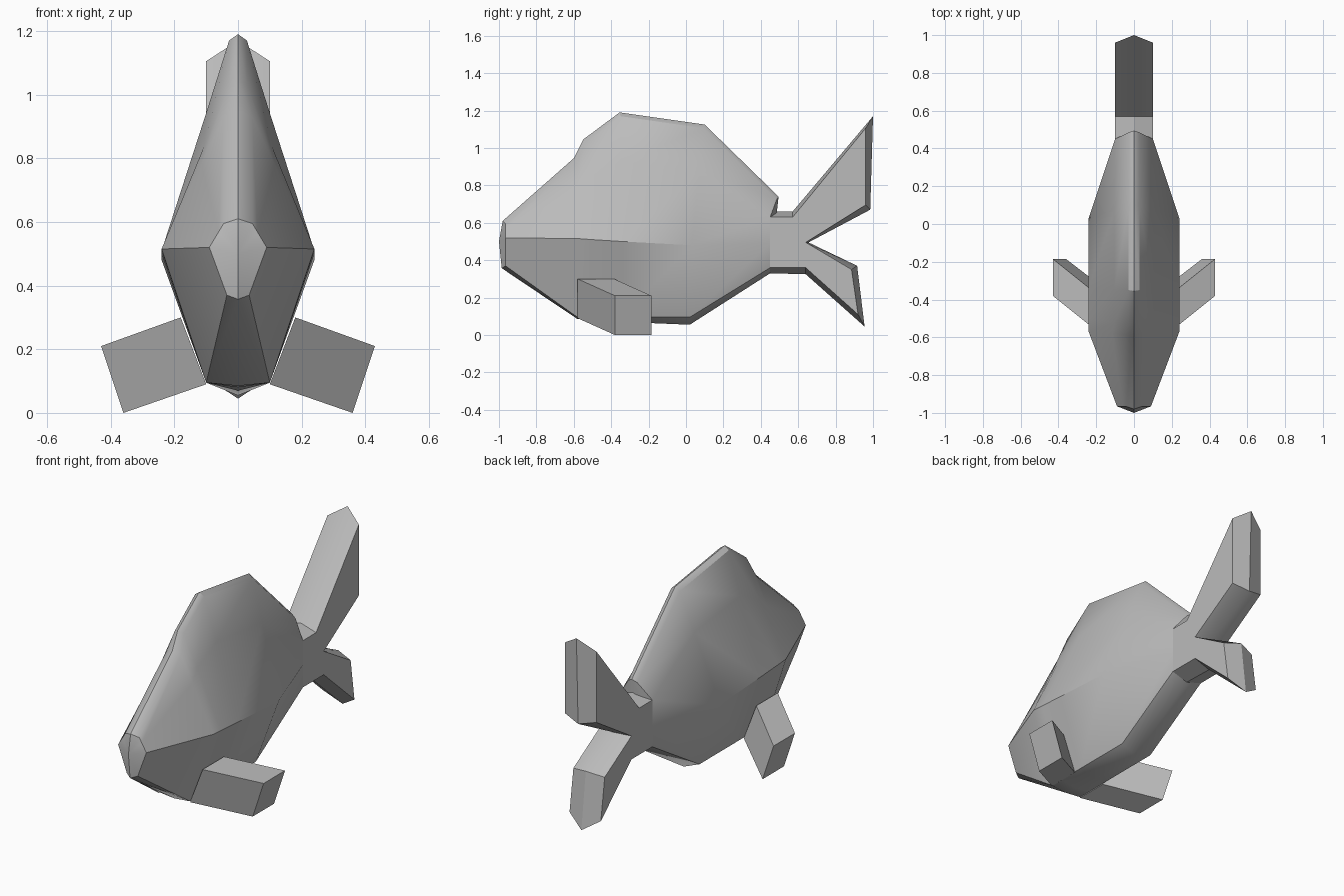
import bpy, bmesh, math
from mathutils import Vector, Matrix

cube = bpy.data.objects.get("Cube")
if cube:
    bpy.data.objects.remove(cube, do_unlink=True)

grey = bpy.data.materials.new("plain_grey")
grey.use_nodes = True
grey.diffuse_color = (0.5, 0.5, 0.5, 1)
grey.node_tree.nodes["Principled BSDF"].inputs["Base Color"].default_value = (0.5, 0.5, 0.5, 1)


def finish(name, bm, angle=35):
    """Turn a bmesh into a shaded grey object."""
    bmesh.ops.recalc_face_normals(bm, faces=bm.faces[:])
    mesh = bpy.data.meshes.new(name)
    bm.to_mesh(mesh)
    bm.free()
    mesh.materials.append(grey)
    obj = bpy.data.objects.new(name, mesh)
    bpy.context.collection.objects.link(obj)
    bpy.ops.object.select_all(action='DESELECT')
    obj.select_set(True)
    bpy.context.view_layer.objects.active = obj
    bpy.ops.object.shade_smooth_by_angle(angle=math.radians(angle))
    return obj


def mirror_x(bm):
    """Complete a left half, welding it along the middle."""
    bmesh.ops.mirror(bm, geom=bm.verts[:] + bm.edges[:] + bm.faces[:],
                     matrix=Matrix.Identity(4), axis='X', merge_dist=0.0005)
    bmesh.ops.remove_doubles(bm, verts=bm.verts[:], dist=0.0005)


# Body: half cross-sections from mouth to tail root, each listing
# belly centre, belly edge, widest point, back edge, back centre
sections = [
    [(0, -0.985, 0.357), (0.035, -0.965, 0.37), (0.09, -0.965, 0.52), (0.045, -0.965, 0.595), (0, -0.98, 0.61)],
    [(0, -0.58, 0.085), (0.10, -0.58, 0.095), (0.24, -0.57, 0.515), (0.045, -0.585, 0.93), (0, -0.60, 0.945)],
    [(0, -0.50, 0.08), (0.10, -0.50, 0.095), (0.24, -0.50, 0.51), (0.028, -0.535, 1.03), (0, -0.55, 1.045)],
    [(0, -0.34, 0.07), (0.10, -0.34, 0.095), (0.24, -0.34, 0.50), (0.028, -0.35, 1.17), (0, -0.355, 1.19)],
    [(0, 0.02, 0.055), (0.10, 0.02, 0.095), (0.24, 0.03, 0.48), (0.028, 0.095, 1.105), (0, 0.10, 1.125)],
    [(0, 0.45, 0.33), (0.10, 0.45, 0.36), (0.10, 0.45, 0.49), (0.028, 0.485, 0.725), (0, 0.495, 0.74)],
]
bm = bmesh.new()
rings = []
for i, sec in enumerate(sections):
    pts = [Vector(p) for p in sec]
    # Upper flank point; at the tail root it meets the top of the tail
    upper = Vector((0.10, 0.45, 0.63)) if i == len(sections) - 1 else pts[2].lerp(pts[3], 0.64)
    pts.insert(3, upper)
    rings.append([bm.verts.new(p) for p in pts])
for a, b in zip(rings, rings[1:]):
    for j in range(5):
        bm.faces.new((a[j], a[j + 1], b[j + 1], b[j]))
nose = bm.verts.new((0, -1.0, 0.5))
for j in range(5):
    bm.faces.new((nose, rings[0][j], rings[0][j + 1]))
bm.faces.new(rings[-1])
mirror_x(bm)
finish("body", bm)

# Tail: flat forked sides with a ridged rim, as (side outline, rim outline) pairs
tail = [
    ((0.45, 0.36), (0.45, 0.33)),
    ((0.45, 0.63), (0.47, 0.66)),
    ((0.57, 0.63), (0.57, 0.66)),
    ((0.96, 1.105), (1.00, 1.17)),
    ((0.96, 0.695), (0.985, 0.67)),
    ((0.64, 0.495), (0.655, 0.495)),
    ((0.885, 0.35), (0.915, 0.37)),
    ((0.92, 0.11), (0.955, 0.045)),
    ((0.64, 0.36), (0.64, 0.325)),
]
bm = bmesh.new()
side = [bm.verts.new((0.10, *s)) for s, r in tail]
rim = [bm.verts.new((0, *r)) for s, r in tail]
bm.faces.new(side)
n = len(tail)
for i in range(n):
    k = (i + 1) % n
    bm.faces.new((side[i], side[k], rim[k], rim[i]))
mirror_x(bm)
finish("tail", bm, 25)

# Side fins: slanted boxes sweeping back, out and down
fin_ends = [
    [(0.18, -0.58, 0.30), (0.18, -0.385, 0.30), (0.10, -0.385, 0.09), (0.10, -0.58, 0.09)],
    [(0.43, -0.38, 0.21), (0.43, -0.185, 0.21), (0.36, -0.185, 0.0), (0.36, -0.38, 0.0)],
]
for name, s in (("left_fin", 1), ("right_fin", -1)):
    bm = bmesh.new()
    root, tip = [[bm.verts.new((s * x, y, z)) for x, y, z in end] for end in fin_ends]
    bm.faces.new(root)
    bm.faces.new(tip)
    for i in range(4):
        k = (i + 1) % 4
        bm.faces.new((root[i], root[k], tip[k], tip[i]))
    finish(name, bm)
